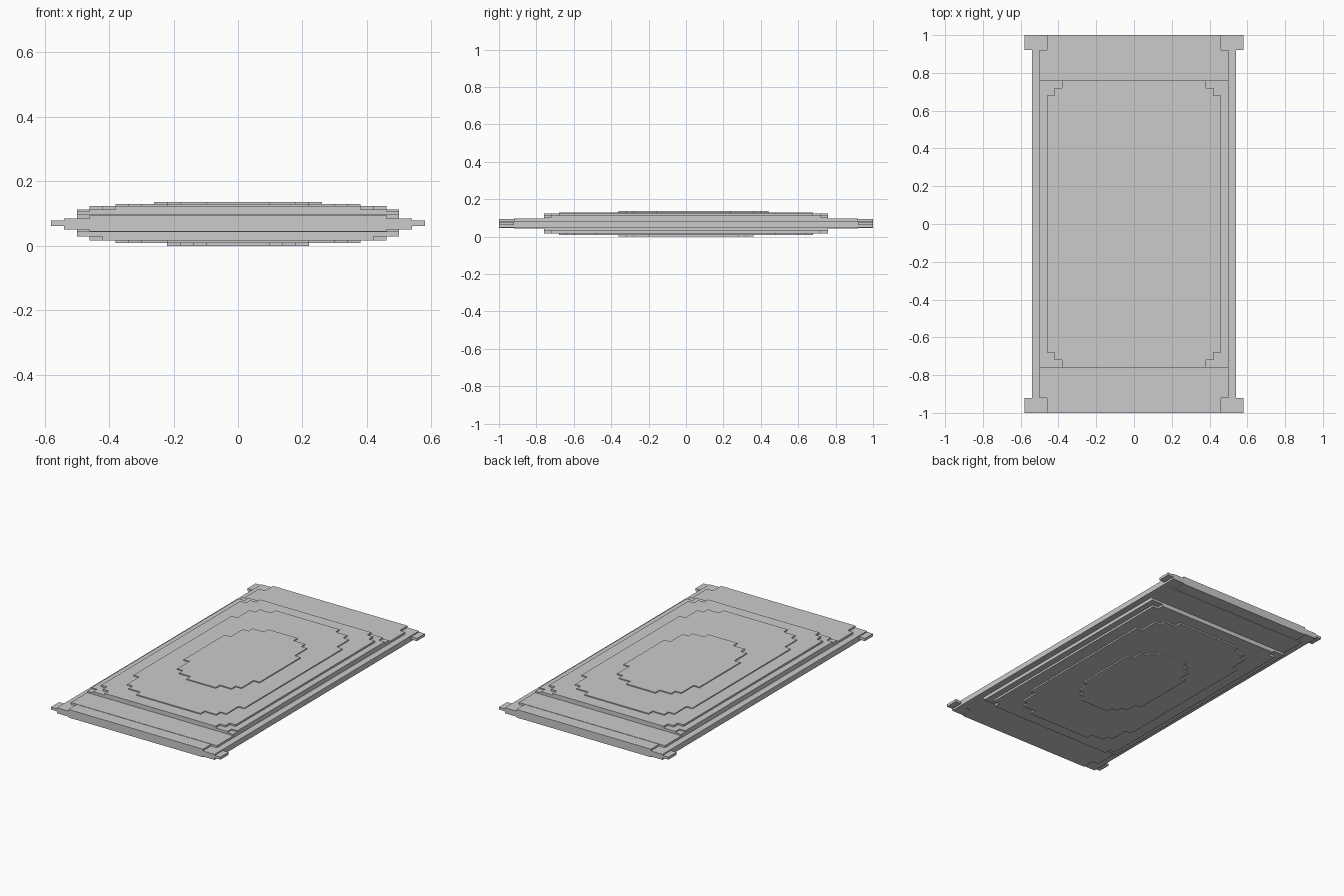
import bpy, bmesh

if "Cube" in bpy.data.objects:
    bpy.data.objects.remove(bpy.data.objects["Cube"])

CELL = 0.04
NX, NY = 29, 50

# Pillow terraces: (half width, half length, y centre, roundness, height)
TOP = [
    (0.50, 0.76, 0.0, 40, 0.106),
    (0.50, 0.76, 0.0, 12, 0.113),
    (0.46, 0.76, 0.0, 9, 0.124),
    (0.38, 0.68, 0.0, 4.5, 0.130),
    (0.26, 0.40, 0.04, 2.6, 0.136),
]
BOTTOM = [
    (0.50, 0.76, 0.0, 40, 0.0295),
    (0.46, 0.76, 0.0, 12, 0.017),
    (0.38, 0.68, 0.0, 4.5, 0.008),
    (0.22, 0.36, 0.0, 2.6, 0.0),
]


def inside(x, y, a, b, yc, p):
    return (abs(x) / a) ** p + (abs(y - yc) / b) ** p <= 1


def span(i, j):
    """Lower and upper surface of one grid cell, or None outside the packet."""
    if not (0 <= i < NX and 0 <= j < NY):
        return None
    x = (i + 0.5) * CELL - 0.58
    y = (j + 0.5) * CELL - 1.0
    sealed_end = abs(y) > 0.92
    # crimped tips stick out only at the sealed ends
    if abs(x) > 0.54:
        return (0.062, 0.078) if sealed_end else None
    # side flange
    if abs(x) > (0.46 if sealed_end else 0.50):
        return (0.050, 0.084)
    lo, hi = (0.045, 0.095) if sealed_end else (0.043, 0.097)
    # swollen middle
    for a, b, yc, p, z in TOP:
        if inside(x, y, a, b, yc, p):
            hi = max(hi, z)
    for a, b, yc, p, z in BOTTOM:
        if inside(x, y, a, b, yc, p):
            lo = min(lo, z)
    return lo, hi


bm = bmesh.new()


def quad(*pts):
    bm.faces.new([bm.verts.new(p) for p in pts])


def wall(p, q, z0, z1):
    if z1 - z0 > 1e-6:
        quad((*p, z0), (*q, z0), (*q, z1), (*p, z1))


for i in range(NX):
    for j in range(NY):
        s = span(i, j)
        if s is None:
            continue
        lo, hi = s
        x0, y0 = i * CELL - 0.58, j * CELL - 1.0
        x1, y1 = x0 + CELL, y0 + CELL
        c = [(x0, y0), (x1, y0), (x1, y1), (x0, y1)]
        quad(*[(*p, hi) for p in c])
        quad(*[(*p, lo) for p in reversed(c)])
        # risers toward lower neighbours
        for k, (di, dj) in enumerate([(0, -1), (1, 0), (0, 1), (-1, 0)]):
            p, q = c[k], c[(k + 1) % 4]
            n = span(i + di, j + dj)
            if n is None:
                wall(p, q, lo, hi)
            else:
                wall(p, q, max(n[1], lo), hi)
                wall(p, q, lo, min(n[0], hi))

bmesh.ops.remove_doubles(bm, verts=bm.verts, dist=1e-5)
mesh = bpy.data.meshes.new("sealed_packet")
bm.to_mesh(mesh)
bm.free()
bpy.context.collection.objects.link(bpy.data.objects.new("sealed_packet", mesh))
